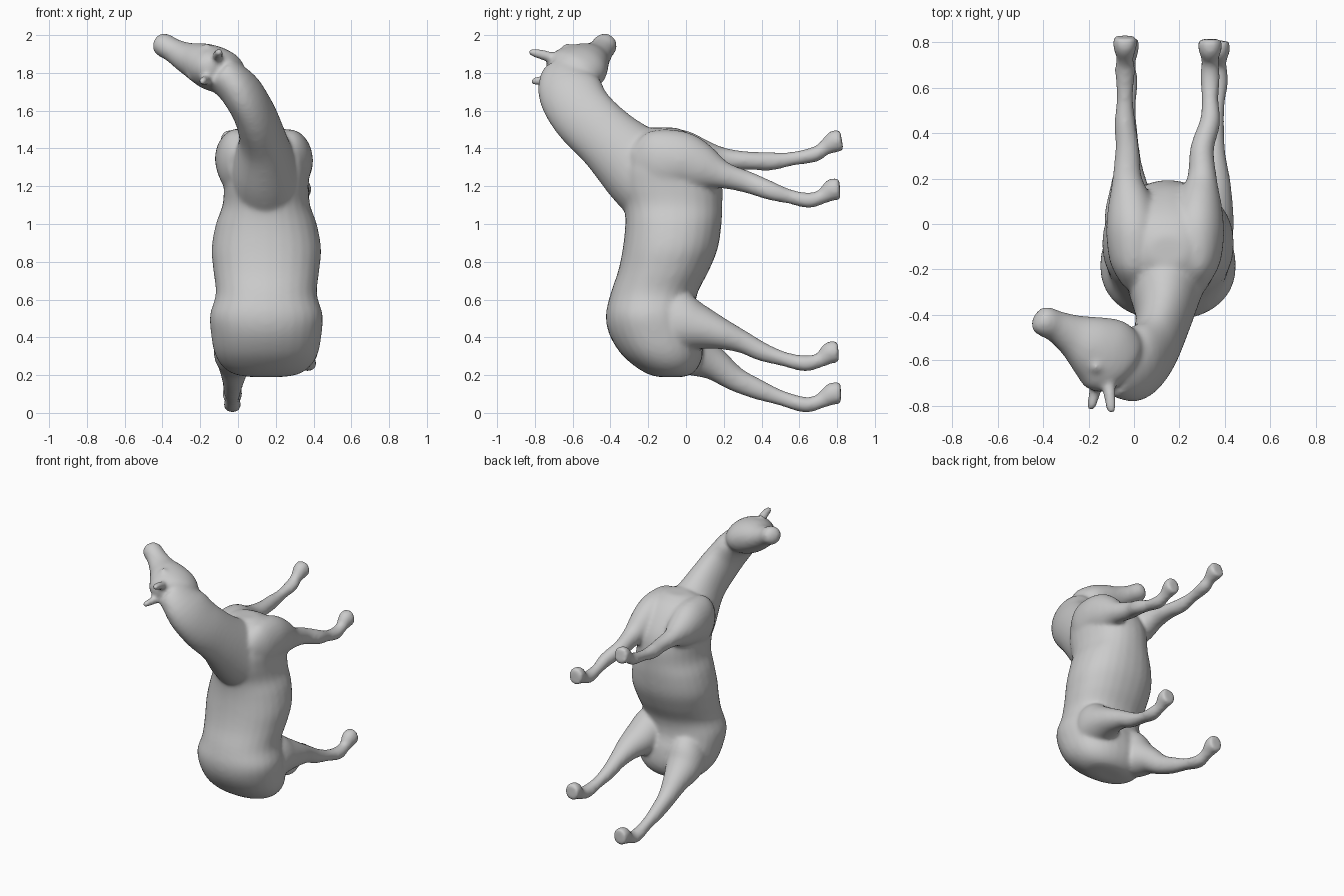
import bpy, bmesh, math
from mathutils import Vector

N = 28
bm = bmesh.new()

def catmull(p, t):
    i = min(int(t), len(p) - 2)
    u = t - i
    a, b, c, d = (p[max(i - 1, 0)], p[i], p[i + 1], p[min(i + 2, len(p) - 1)])
    return [0.5 * (2 * y + (z - x) * u + (2 * x - 5 * y + 4 * z - w) * u * u
                   + (3 * y - x - 3 * z + w) * u ** 3) for x, y, z, w in zip(a, b, c, d)]

def loft(stations, side=(1, 0, 0), axis=None, power=2.0, steps=5):
    """Closed tube through stations (x, y, z, half width, half depth)."""
    count = (len(stations) - 1) * steps
    pts = [catmull(stations, i / steps) for i in range(count + 1)]
    rings = []
    for i, p in enumerate(pts):
        t = Vector(axis) if axis else Vector(pts[min(i + 1, count)][:3]) - Vector(pts[max(i - 1, 0)][:3])
        t.normalize()
        s = Vector(side)
        s = (s - t * s.dot(t)).normalized()
        d = t.cross(s)
        ring = []
        for k in range(N):
            c, n = math.cos(2 * math.pi * k / N), math.sin(2 * math.pi * k / N)
            u = math.copysign(abs(c) ** (2 / power), c) * max(p[3], .004)
            v = math.copysign(abs(n) ** (2 / power), n) * max(p[4], .004)
            ring.append(bm.verts.new(Vector(p[:3]) + s * u + d * v))
        rings.append(ring)
    for a, b in zip(rings, rings[1:]):
        for k in range(N):
            bm.faces.new((a[k], a[(k + 1) % N], b[(k + 1) % N], b[k]))
    bm.faces.new(rings[0][::-1])
    bm.faces.new(rings[-1])

# Torso: z, back y, belly y, half width
torso = [(.19, -.14, -.02, .08), (.205, -.2, .03, .17), (.25, -.275, .07, .235), (.32, -.35, .09, .275),
         (.42, -.408, .08, .293), (.52, -.424, .05, .298), (.63, -.4, .06, .268), (.75, -.36, .12, .28),
         (.87, -.335, .168, .29), (1.0, -.322, .188, .267), (1.1, -.33, .192, .232), (1.2, -.36, .192, .225),
         (1.3, -.36, .165, .225), (1.4, -.32, .1, .2), (1.47, -.26, .03, .16), (1.51, -.18, -.05, .08)]
loft([(.15, (a + b) / 2, z, w, (b - a) / 2) for z, a, b, w in torso], axis=(0, 0, 1), power=2.2)

# Neck, broad at the chest and turning towards the head
loft([(.15, -.06, 1.13, .17, .2), (.15, -.14, 1.21, .2, .23), (.14, -.25, 1.3, .175, .215),
      (.13, -.41, 1.445, .125, .175), (.085, -.55, 1.585, .108, .17), (.01, -.615, 1.71, .108, .17),
      (-.09, -.62, 1.8, .1, .14)])

# Head
side = (.5, -.15, .85)
loft([(-.03, -.665, 1.79, .06, .06), (-.06, -.635, 1.8, .105, .145), (-.12, -.58, 1.82, .12, .17),
      (-.19, -.535, 1.85, .11, .14), (-.27, -.49, 1.88, .083, .095), (-.345, -.45, 1.92, .064, .07),
      (-.39, -.43, 1.945, .064, .068), (-.418, -.41, 1.955, .053, .056), (-.432, -.4, 1.96, .02, .025)], side)

# Ears
for base, tip in [((-.11, -.72, 1.885), (-.1, -.835, 1.915)), ((-.165, -.7, 1.765), (-.19, -.82, 1.755))]:
    b, t = Vector(base), Vector(tip)
    loft([(*b, .03, .028), (*b.lerp(t, .65), .026, .024), (*t, .016, .016)], side)
# Brow bumps over the eyes
for x, y, z in [(-.165, -.63, 1.93), (-.245, -.605, 1.785)]:
    loft([(x, y - .03, z, .005, .005), (x, y - .012, z, .025, .025),
          (x, y + .012, z, .025, .025), (x, y + .03, z, .005, .005)])

# Front legs with shoulders
def front_leg(x0, x1, x2, path):
    xs = [x0, x0, x0, (x0 + x1) / 2, x1, x1, x2, x2, x2, x2, x2, x2]
    rx = [.05, .105, .122, .102, .066, .053, .046, .037, .045, .038, .053, .053]
    loft([(x, y, z, r, d) for x, r, (y, z, d) in zip(xs, rx, path)])

front_leg(.0, -.03, -.04, [(-.27, 1.3, .1), (-.17, 1.32, .17), (-.04, 1.345, .16), (.08, 1.34, .118),
          (.2, 1.34, .065), (.33, 1.335, .049), (.45, 1.332, .049), (.56, 1.345, .037),
          (.68, 1.368, .041), (.73, 1.4, .04), (.785, 1.435, .06), (.825, 1.445, .056)])
front_leg(.275, .3, .335, [(-.27, 1.3, .1), (-.17, 1.32, .17), (-.04, 1.335, .16), (.08, 1.3, .128),
          (.2, 1.258, .072), (.33, 1.22, .058), (.45, 1.175, .05), (.55, 1.145, .039),
          (.65, 1.125, .041), (.72, 1.145, .04), (.775, 1.18, .06), (.815, 1.185, .057)])

# Hind legs with thighs
def hind_leg(xs, path):
    rx = [.07, .125, .12, .088, .06, .048, .039, .046, .038, .053, .05]
    loft([(x, y, z, r, d) for x, r, (y, z, d) in zip(xs, rx, path)])

hind_leg([.28, .305, .32, .34, .345, .35, .36, .37, .37, .37, .37],
         [(-.2, .46, .13), (-.06, .48, .168), (.06, .455, .124), (.18, .42, .085), (.3, .375, .06),
          (.4, .325, .051), (.52, .285, .039), (.63, .262, .043), (.71, .28, .04), (.765, .318, .06), (.807, .325, .058)])
hind_leg([.05, .01, -.01, -.02, -.025, -.03, -.03, -.03, -.03, -.03, -.03],
         [(-.18, .42, .13), (-.05, .38, .168), (.05, .315, .127), (.15, .258, .088), (.26, .18, .066),
          (.38, .125, .055), (.5, .08, .041), (.63, .043, .042), (.71, .062, .04), (.775, .1, .06), (.82, .105, .057)])

# Fuse the parts into one skin
bmesh.ops.recalc_face_normals(bm, faces=bm.faces)
me = bpy.data.meshes.new("horse")
bm.to_mesh(me)
bm.free()
horse = bpy.data.objects.new("horse", me)
bpy.context.collection.objects.link(horse)
rm = horse.modifiers.new("fuse", 'REMESH')
rm.mode = 'VOXEL'
rm.voxel_size = .012
rm.use_smooth_shade = True
sm = horse.modifiers.new("soften", 'SMOOTH')
sm.factor = .5
sm.iterations = 12
